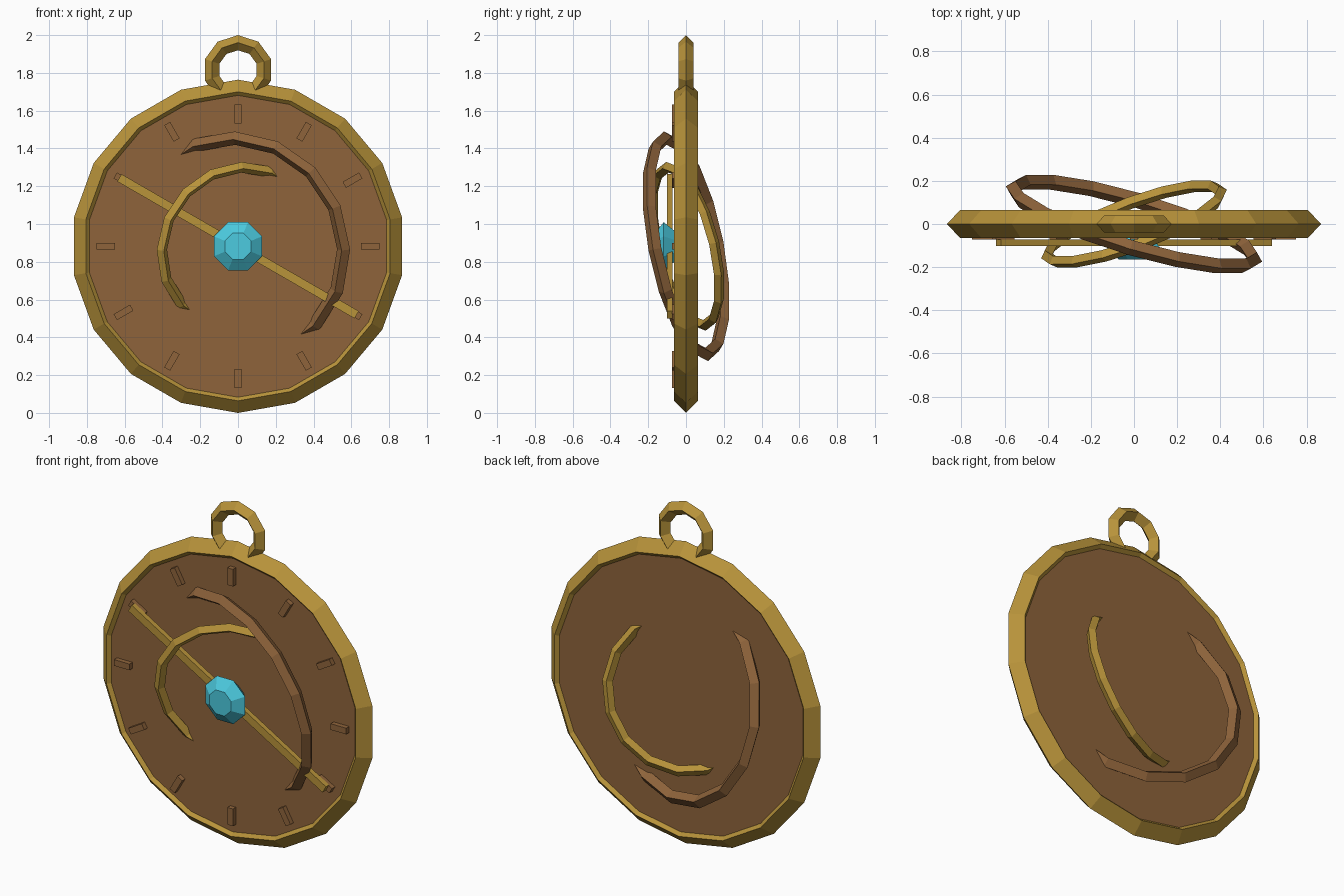
import bpy, bmesh, math
from mathutils import Vector, Matrix

if "Cube" in bpy.data.objects:
    bpy.data.objects.remove(bpy.data.objects["Cube"])

CZ = 0.882                      # height of the medallion centre
CENTRE = Vector((0, 0, CZ))


def material(name, rgb):
    m = bpy.data.materials.new(name)
    lin = [(c / 255 / 12.92) if c < 11 else ((c / 255 + 0.055) / 1.055) ** 2.4 for c in rgb]
    m.diffuse_color = (*lin, 1)
    m.use_nodes = True
    m.node_tree.nodes["Principled BSDF"].inputs["Base Color"].default_value = m.diffuse_color
    return m


GOLD = material("gold", (184, 147, 58))
BROWN = material("bronze_brown", (143, 100, 59))
TEAL = material("teal_gem", (76, 203, 224))


def finish(name, bm, mat, matrix=Matrix()):
    bm.transform(matrix)
    bmesh.ops.recalc_face_normals(bm, faces=bm.faces)
    me = bpy.data.meshes.new(name)
    bm.to_mesh(me)
    bm.free()
    me.materials.append(mat)
    ob = bpy.data.objects.new(name, me)
    bpy.context.collection.objects.link(ob)
    return ob


def lathe(name, profile, n, mat, centre, normal=(0, 1, 0), closed=True):
    """Spin (radius, y) points round the y axis, then lean the axis to normal."""
    bm = bmesh.new()
    loops = []
    for r, y in profile:
        angles = [math.pi / 2 + i * math.tau / n for i in range(n)]
        loops.append([bm.verts.new((r * math.cos(a), y, r * math.sin(a))) for a in angles])
    count = len(profile)
    for j in range(count if closed else count - 1):
        a, b = loops[j], loops[(j + 1) % count]
        for i in range(n):
            k = (i + 1) % n
            bm.faces.new((a[i], a[k], b[k], b[i]))
    if not closed:
        bm.faces.new(loops[0])
        bm.faces.new(loops[-1])
    lean = Vector((0, 1, 0)).rotation_difference(Vector(normal).normalized())
    return finish(name, bm, mat, Matrix.Translation(centre) @ lean.to_matrix().to_4x4())


def ring(name, major, minor, n, mat, centre=CENTRE, normal=(0, 1, 0)):
    """Ring with a diamond cross-section."""
    diamond = [(major + minor, 0), (major, minor), (major - minor, 0), (major, -minor)]
    return lathe(name, diamond, n, mat, centre, normal)


def box(name, size, offset, angle, mat):
    """Box on the dial face, turned about the dial centre."""
    bm = bmesh.new()
    bmesh.ops.create_cube(bm, size=1)
    m = (Matrix.Translation(CENTRE) @ Matrix.Rotation(angle, 4, 'Y')
         @ Matrix.Translation(offset) @ Matrix.Diagonal((*size, 1)))
    return finish(name, bm, mat, m)


# Dial disc, rim and hanging loop
lathe("dial_disc", [(0.80, -0.045), (0.80, 0.045)], 18, BROWN, CENTRE, closed=False)
ring("rim", 0.818, 0.064, 18, GOLD)
ring("hanging_loop", 0.144, 0.040, 10, GOLD, Vector((0, 0, 1.816)))

# Tilted rings passing through the dial
ring("large_tilted_ring", 0.583, 0.036, 16, BROWN, normal=(0.30, 1, 0.20))
ring("small_tilted_ring", 0.430, 0.029, 16, GOLD, normal=(-0.38, 1, 0.25))

# Twelve hour marks
for i in range(12):
    box(f"hour_mark_{i + 1}", (0.036, 0.034, 0.10), (0, -0.056, 0.70), i * math.tau / 12, BROWN)

# Pointer bar across the dial
box("pointer_bar", (1.45, 0.030, 0.045), (0, -0.086, 0), math.radians(30), GOLD)

# Faceted gem at the centre
gem = lathe("centre_gem", [(0.075, -0.165), (0.138, -0.118), (0.075, -0.045)],
            8, TEAL, CENTRE, closed=False)
turn = Matrix.Rotation(math.radians(22.5), 4, 'Y')
gem.data.transform(Matrix.Translation(CENTRE) @ turn @ Matrix.Translation(-CENTRE))
